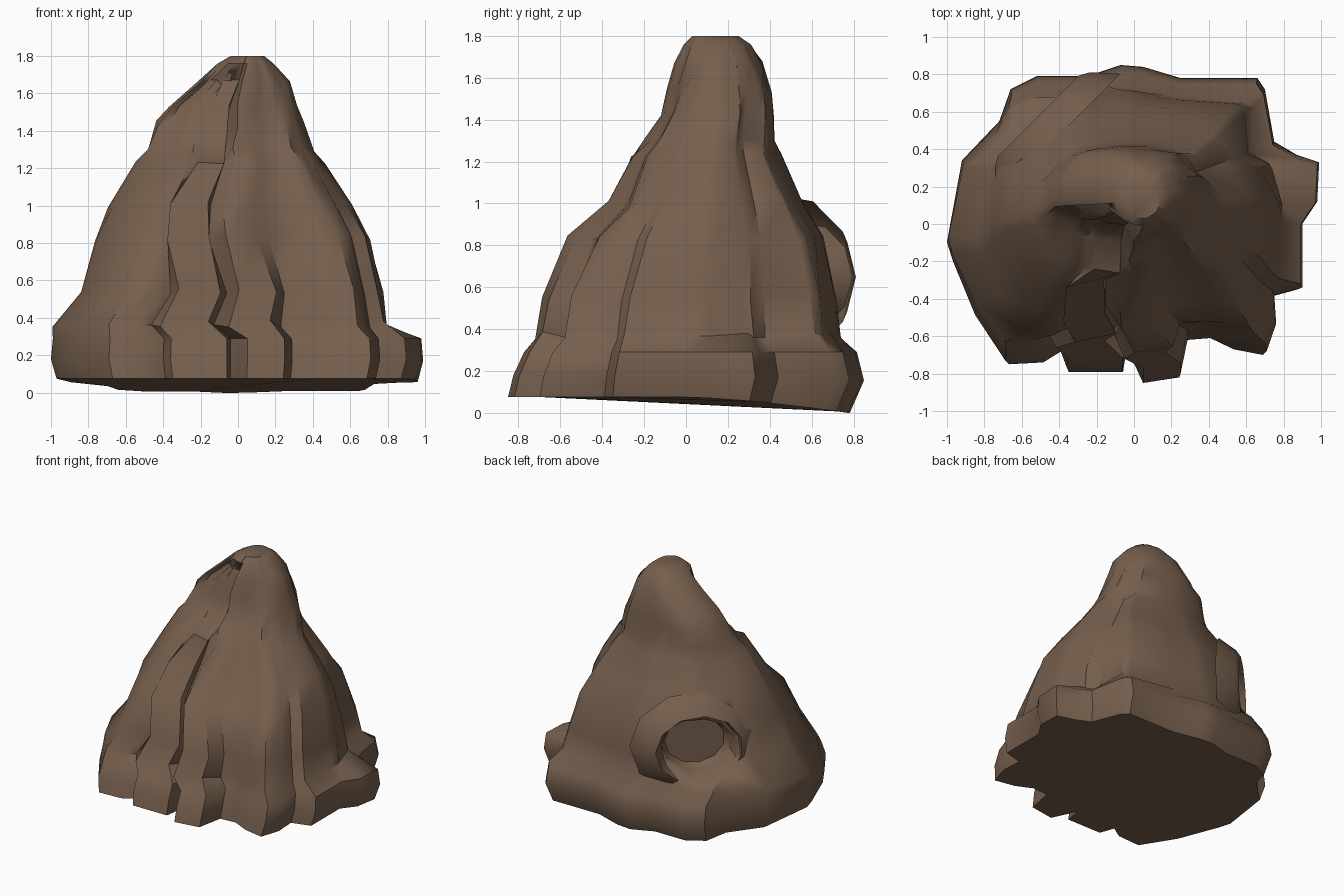
import bpy, bmesh, math, random
from mathutils import Vector

if "Cube" in bpy.data.objects:
    bpy.data.objects.remove(bpy.data.objects["Cube"])

random.seed(4)

rock = bpy.data.materials.new("brown rock")
rock.diffuse_color = (0.18, 0.115, 0.075, 1)
rock.use_nodes = True
rock.node_tree.nodes["Principled BSDF"].inputs["Base Color"].default_value = rock.diffuse_color

# Footprint of the mound, counter-clockwise seen from above
FOOT = [(.90, 0), (.98, .12), (.99, .33), (.87, .37), (.75, .44), (.70, .72), (.66, .78),
        (.25, .78), (.05, .84), (-.07, .85), (-.25, .79), (-.52, .79), (-.66, .72),
        (-.72, .55), (-.92, .34), (-1, -.1), (-.97, -.2), (-.85, -.5), (-.69, -.75),
        (-.5, -.74), (-.40, -.68), (-.36, -.79), (-.06, -.79), (-.04, -.66), (.05, -.85),
        (.25, -.82), (.29, -.62), (.42, -.61), (.55, -.67), (.71, -.70), (.76, -.55),
        (.75, -.39), (.90, -.35)]

# Height and extents (z, left, right, front, back) of each upper layer
LAYERS = [(.37, -.99, .80, -.72, .74), (.55, -.84, .77, -.69, .72), (.83, -.77, .70, -.56, .66),
          (1.0, -.69, .60, -.38, .56), (1.22, -.54, .46, -.27, .45), (1.30, -.49, .40, -.19, .43),
          (1.44, -.43, .36, -.11, .42), (1.54, -.37, .31, -.09, .41), (1.66, -.23, .27, -.05, .37),
          (1.76, -.11, .19, -.01, .31), (1.80, -.04, .14, .03, .25)]


def finish(name, bm, angle):
    bmesh.ops.recalc_face_normals(bm, faces=bm.faces)
    me = bpy.data.meshes.new(name)
    bm.to_mesh(me)
    bm.free()
    ob = bpy.data.objects.new(name, me)
    bpy.context.collection.objects.link(ob)
    me.materials.append(rock)
    bpy.ops.object.select_all(action='DESELECT')
    ob.select_set(True)
    bpy.context.view_layer.objects.active = ob
    bpy.ops.object.shade_smooth_by_angle(angle=math.radians(angle))
    return ob


def loft(bm, rings, cap_start=True, cap_end=True):
    rings = [[bm.verts.new(p) for p in r] for r in rings]
    n = len(rings[0])
    for a, b in zip(rings, rings[1:]):
        for i in range(n):
            j = (i + 1) % n
            bm.faces.new((a[i], a[j], b[j], b[i]))
    if cap_start:
        bm.faces.new(rings[0][::-1])
    if cap_end:
        bm.faces.new(rings[-1])


def layer(z, x0, x1, y0, y1):
    # Fit the footprint into the layer's extents, rounding it with height
    ring = []
    for fx, fy in FOOT:
        u = fx if fx < 0 else min(fx / .85, 1)
        v = fy / .85
        k = 1 + min(z * .5, .85) * (1 / math.hypot(u, v) - 1)
        x = (x0 + x1) / 2 + u * k * (x1 - x0) / 2
        y = (y0 + y1) / 2 + v * k * (y1 - y0) / 2
        if u > .8 and .2 < v < .6 and z < 1.3:      # recess behind the right column
            x -= .06
        if abs(u) < .4 and v < -.6 and .8 < z < 1.1:  # front crease leans left
            x -= .08
        if -.1 < u < 0 and v < -.7 and z < 1.1:     # rock falls away into the crease
            y += .06
        if -.9 < u < 0 and v < -.5 and 1.25 < z < 1.7:  # ledge on the front left
            y += .09
        w = .01 if z < 1.7 else 0
        ring.append((x + random.uniform(-w, w), y + random.uniform(-w, w),
                     z + random.uniform(-w, w) * 2))
    return ring


# Main mound, tucked in at the foot of the back, with an uneven underside
base = [(x * .97, y * (.92 if y > 0 else 1), .075 - .11 * max(0, y * .92) ** 1.5) for x, y in FOOT]
skirt_low = [(x, y * (.97 if y < 0 else 1), .18 - .03 * max(0, y)) for x, y in FOOT]
skirt_top = [(x * .99, y * (.91 if y < 0 else .96), .29) for x, y in FOOT]
bm = bmesh.new()
loft(bm, [base, skirt_low, skirt_top] + [layer(*l) for l in LAYERS])
mound = finish("rock_mound", bm, 42)

# Round hollow on the back left side
OUT = Vector((-1, 1, 0)).normalized()
SIDE = Vector((1, 1, 0)).normalized()
UP = Vector((0, 0, 1))


def hollow_ring(radius, depth, sides=11):
    c = OUT * depth + UP * .65 + SIDE * .04
    return [c + radius * (math.cos(t) * SIDE * 1.08 + math.sin(t) * UP * .9)
            for t in (math.tau * i / sides for i in range(sides))]


bm = bmesh.new()
loft(bm, [hollow_ring(.22, .58), hollow_ring(.30, 1.05)])
cutter = finish("hollow_cutter", bm, 30)
cutter.hide_render = True
mod = mound.modifiers.new("hollow", 'BOOLEAN')
mod.operation = 'DIFFERENCE'
mod.solver = 'EXACT'
mod.object = cutter
bpy.context.view_layer.objects.active = mound
bpy.ops.object.modifier_apply(modifier=mod.name)
bpy.data.objects.remove(cutter)

# Raised rim around the hollow
bm = bmesh.new()
loft(bm, [hollow_ring(.44, .62), hollow_ring(.34, .74), hollow_ring(.29, .77),
          hollow_ring(.245, .66), hollow_ring(.2, .58)], False, False)
finish("hollow_rim", bm, 42)
